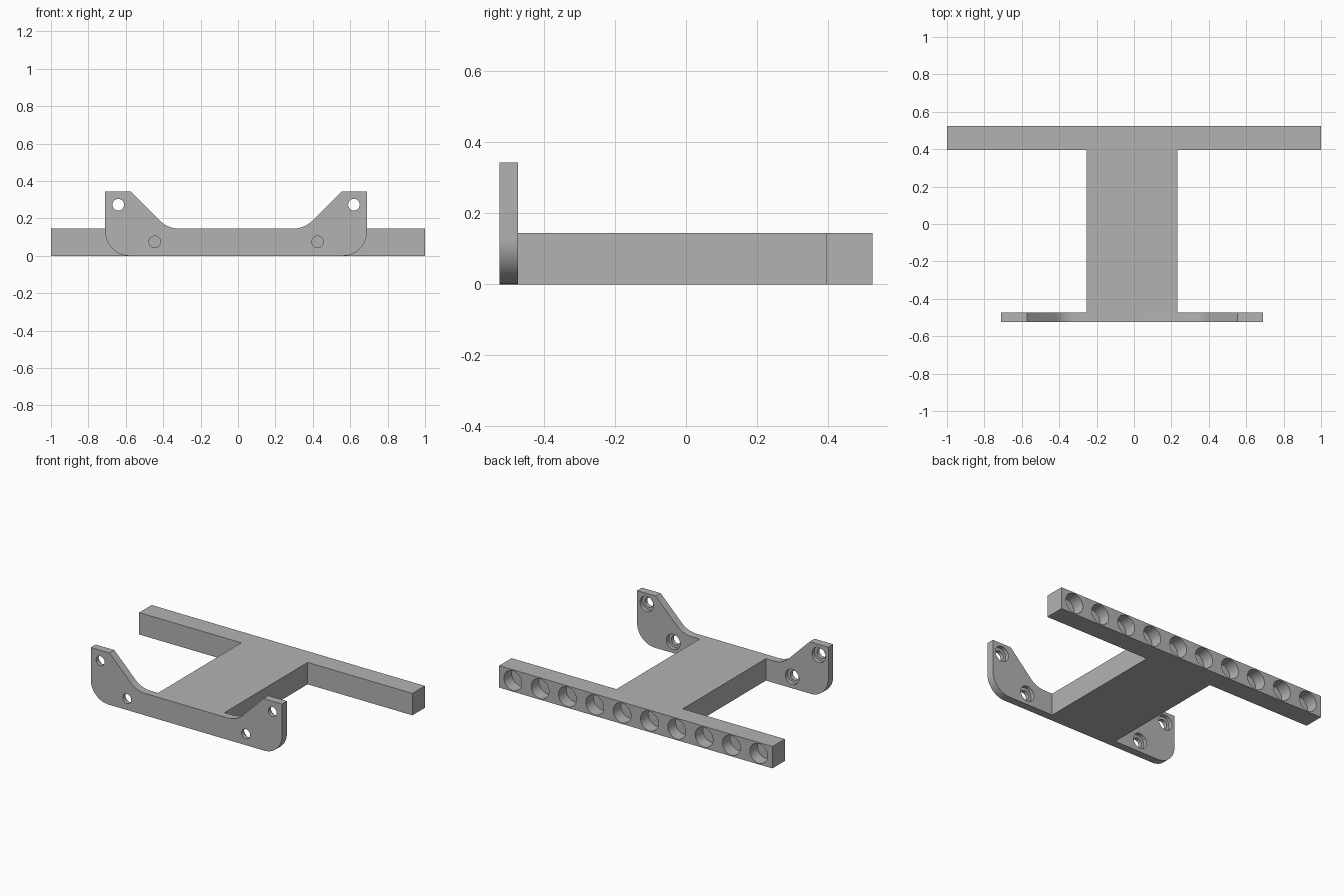
import bpy, bmesh, math
from mathutils import Matrix, Vector

cube = bpy.data.objects.get("Cube")
if cube:
    bpy.data.objects.remove(cube, do_unlink=True)

HEIGHT = 0.145            # thickness of the spine and rail
FRONT, BACK = -0.525, 0.525
PLATE_BACK, RAIL_FRONT = -0.474, 0.395
MID = -0.01               # plate and spine sit slightly off centre

grey = bpy.data.materials.new("plain grey")
grey.use_nodes = True
COLOUR = (0.45, 0.45, 0.45, 1)
grey.diffuse_color = COLOUR
grey.node_tree.nodes["Principled BSDF"].inputs["Base Color"].default_value = COLOUR


def add_object(name, bm):
    bmesh.ops.recalc_face_normals(bm, faces=bm.faces)
    mesh = bpy.data.meshes.new(name)
    bm.to_mesh(mesh)
    bm.free()
    mesh.materials.append(grey)
    obj = bpy.data.objects.new(name, mesh)
    bpy.context.collection.objects.link(obj)
    return obj


def box(name, x0, x1, y0, y1, z0, z1):
    bm = bmesh.new()
    bmesh.ops.create_cube(bm, size=1)
    for v in bm.verts:
        v.co = ((x0 + x1) / 2 + v.co.x * (x1 - x0),
                (y0 + y1) / 2 + v.co.y * (y1 - y0),
                (z0 + z1) / 2 + v.co.z * (z1 - z0))
    return add_object(name, bm)


def drill(obj, centres, radius, y0, y1):
    """Cut a row of round holes along y, from y0 to y1."""
    bm = bmesh.new()
    for x, z in centres:
        place = Matrix.Translation((x, (y0 + y1) / 2, z)) @ Matrix.Rotation(math.pi / 2, 4, 'X')
        bmesh.ops.create_cone(bm, cap_ends=True, segments=48, radius1=radius,
                              radius2=radius, depth=y1 - y0, matrix=place)
    cutter = add_object("hole_cutter", bm)
    cutter.hide_render = True
    mod = obj.modifiers.new("holes", 'BOOLEAN')
    mod.operation, mod.solver, mod.object = 'DIFFERENCE', 'EXACT', cutter
    bpy.context.view_layer.objects.active = obj
    bpy.ops.object.modifier_apply(modifier=mod.name)
    bpy.data.objects.remove(cutter, do_unlink=True)


# Mounting plate: half outline, rounded below, swept down to the middle
corner = 0.13
half = []
for i in range(17):
    a = -math.pi / 2 + i * math.pi / 32
    half.append((0.70 - corner + corner * math.cos(a), corner + corner * math.sin(a)))
half += [(0.70, 0.343), (0.563, 0.343)]
p0, p1, p2 = Vector((0.41, 0.19)), Vector((0.365, HEIGHT)), Vector((0.30, HEIGHT))
for i in range(13):
    t = i / 12
    half.append(tuple(p0 * (1 - t) ** 2 + p1 * 2 * t * (1 - t) + p2 * t * t))
outline = half + [(-x, z) for x, z in reversed(half)]

bm = bmesh.new()
face = bm.faces.new([bm.verts.new((MID + x, FRONT, z)) for x, z in outline])
swept = bmesh.ops.extrude_face_region(bm, geom=[face])["geom"]
bmesh.ops.translate(bm, vec=(0, PLATE_BACK - FRONT, 0),
                    verts=[v for v in swept if isinstance(v, bmesh.types.BMVert)])
plate = add_object("mounting_plate", bm)

# Screw holes, counterbored from the rear
screws = [(MID + s * x, z) for s in (-1, 1) for x, z in ((0.63, 0.273), (0.435, 0.075))]
drill(plate, screws, 0.031, FRONT - 0.1, PLATE_BACK + 0.1)
drill(plate, screws, 0.05, PLATE_BACK - 0.025, PLATE_BACK + 0.1)

# Spine joining the plate to the rail
spine = box("spine", MID - 0.243, MID + 0.243, PLATE_BACK, RAIL_FRONT, 0, HEIGHT)

# Rail with ten round pockets in its rear face
rail = box("rear_rail", -1, 1, RAIL_FRONT, BACK, 0, HEIGHT)
drill(rail, [(-0.9 + 0.2 * i, HEIGHT / 2) for i in range(10)], 0.065, BACK - 0.08, BACK + 0.1)

# Smooth the curved walls, keep the edges crisp
bpy.ops.object.select_all(action='DESELECT')
for obj in (plate, spine, rail):
    obj.select_set(True)
bpy.context.view_layer.objects.active = plate
bpy.ops.object.shade_smooth_by_angle(angle=math.radians(30))
